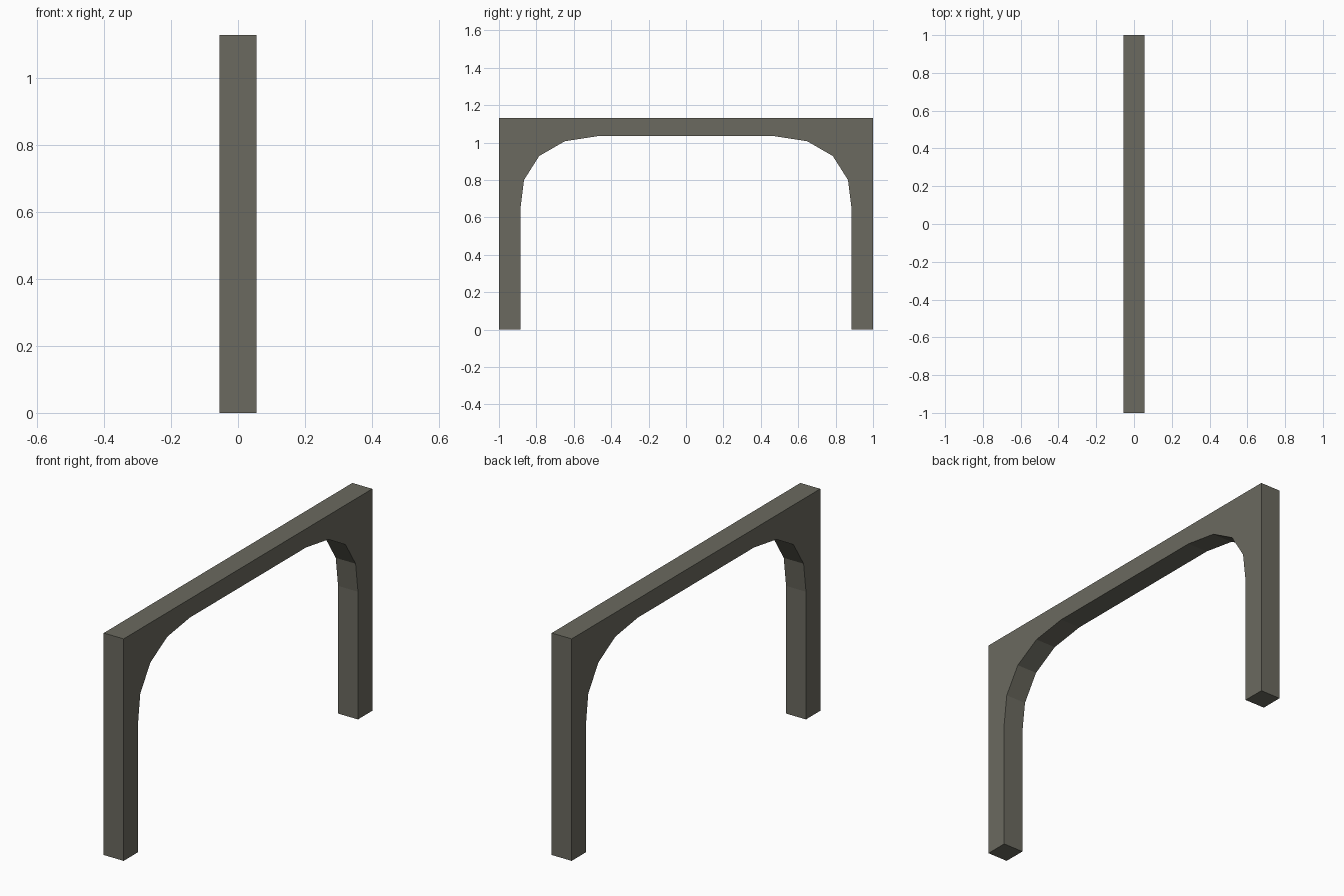
import bpy
import bmesh

if "Cube" in bpy.data.objects:
    bpy.data.objects.remove(bpy.data.objects["Cube"])

HALF_WIDTH, HEIGHT, HALF_DEPTH = 1.0, 1.13, 0.056

stone = bpy.data.materials.new("grey stone")
stone.diffuse_color = (0.147, 0.144, 0.115, 1)
stone.use_nodes = True
stone.node_tree.nodes["Principled BSDF"].inputs["Base Color"].default_value = stone.diffuse_color

# Right half of the opening, from the foot up the leg and around the corner
opening = [(0.885, 0), (0.885, 0.65), (0.866, 0.80), (0.785, 0.928),
           (0.648, 1.007), (0.467, 1.035)]

# Full arch outline: outer rectangle, then the mirrored opening
outline = [(-HALF_WIDTH, 0), (-HALF_WIDTH, HEIGHT), (HALF_WIDTH, HEIGHT), (HALF_WIDTH, 0)]
outline += opening + [(-y, z) for y, z in reversed(opening)]

# Extrude the outline through the thickness
bm = bmesh.new()
face = bm.faces.new([bm.verts.new((-HALF_DEPTH, y, z)) for y, z in outline])
result = bmesh.ops.extrude_face_region(bm, geom=[face], use_keep_orig=True)
moved = [g for g in result["geom"] if isinstance(g, bmesh.types.BMVert)]
bmesh.ops.translate(bm, verts=moved, vec=(2 * HALF_DEPTH, 0, 0))
bmesh.ops.recalc_face_normals(bm, faces=bm.faces)

mesh = bpy.data.meshes.new("archway")
bm.to_mesh(mesh)
bm.free()
mesh.materials.append(stone)
archway = bpy.data.objects.new("archway", mesh)
bpy.context.collection.objects.link(archway)
